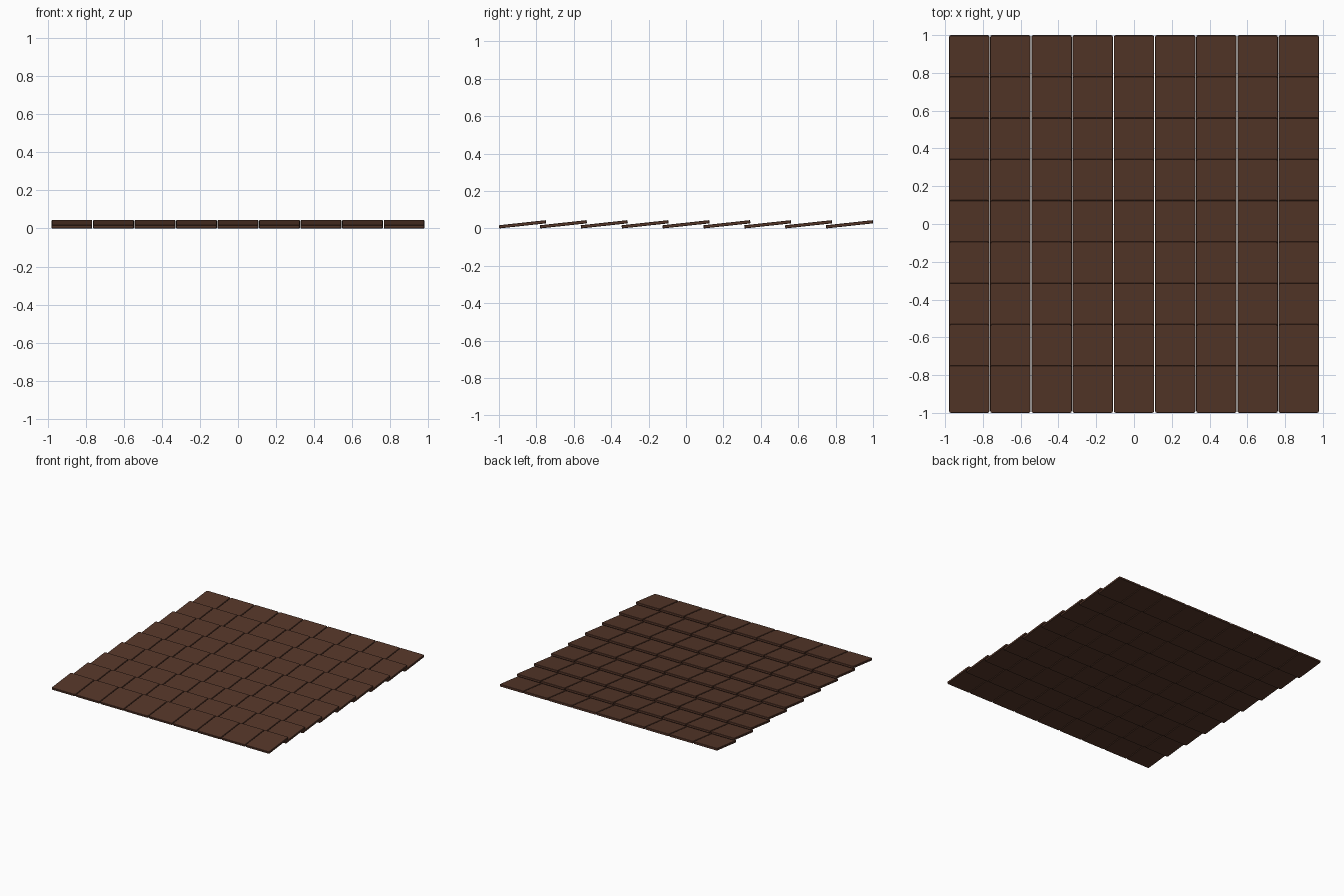
import bpy, bmesh, math
from mathutils import Matrix

if "Cube" in bpy.data.objects:
    bpy.data.objects.remove(bpy.data.objects["Cube"])

N = 9                                   # tiles per side
PITCH_X, PITCH_Y = 0.2181, 0.2185
W, L, T = 0.2135, 0.2517, 0.0172        # tile width, length, thickness
TILT = math.radians(6.2)

mat = bpy.data.materials.new("brown_clay")
mat.diffuse_color = (0.09, 0.037, 0.022, 1)
mat.use_nodes = True
mat.node_tree.nodes["Principled BSDF"].inputs["Base Color"].default_value = mat.diffuse_color

# One flat tile with chipped corners and softened edges, tilted up at the back
bm = bmesh.new()
bmesh.ops.create_cube(bm, size=1, matrix=Matrix.Diagonal((W, L, T, 1)))
upright = [e for e in bm.edges if abs(e.verts[0].co.z - e.verts[1].co.z) > T / 2]
bmesh.ops.bevel(bm, geom=upright, offset=0.009, segments=2, profile=0.5, affect='EDGES')
rims = [e for e in bm.edges if abs(e.verts[0].co.z - e.verts[1].co.z) < T / 2]
bmesh.ops.bevel(bm, geom=rims, offset=0.002, segments=1, affect='EDGES')
bmesh.ops.rotate(bm, verts=bm.verts, matrix=Matrix.Rotation(TILT, 3, 'X'))
low = min(v.co.z for v in bm.verts)
bmesh.ops.translate(bm, verts=bm.verts, vec=(0, 0, -low))
mesh = bpy.data.meshes.new("tile")
bm.to_mesh(mesh)
bm.free()
mesh.materials.append(mat)

# Overlapping rows of tiles
for row in range(N):
    for col in range(N):
        tile = bpy.data.objects.new(f"tile_row{row + 1}_col{col + 1}", mesh)
        tile.location = ((col - (N - 1) / 2) * PITCH_X, (row - (N - 1) / 2) * PITCH_Y, 0)
        bpy.context.collection.objects.link(tile)
